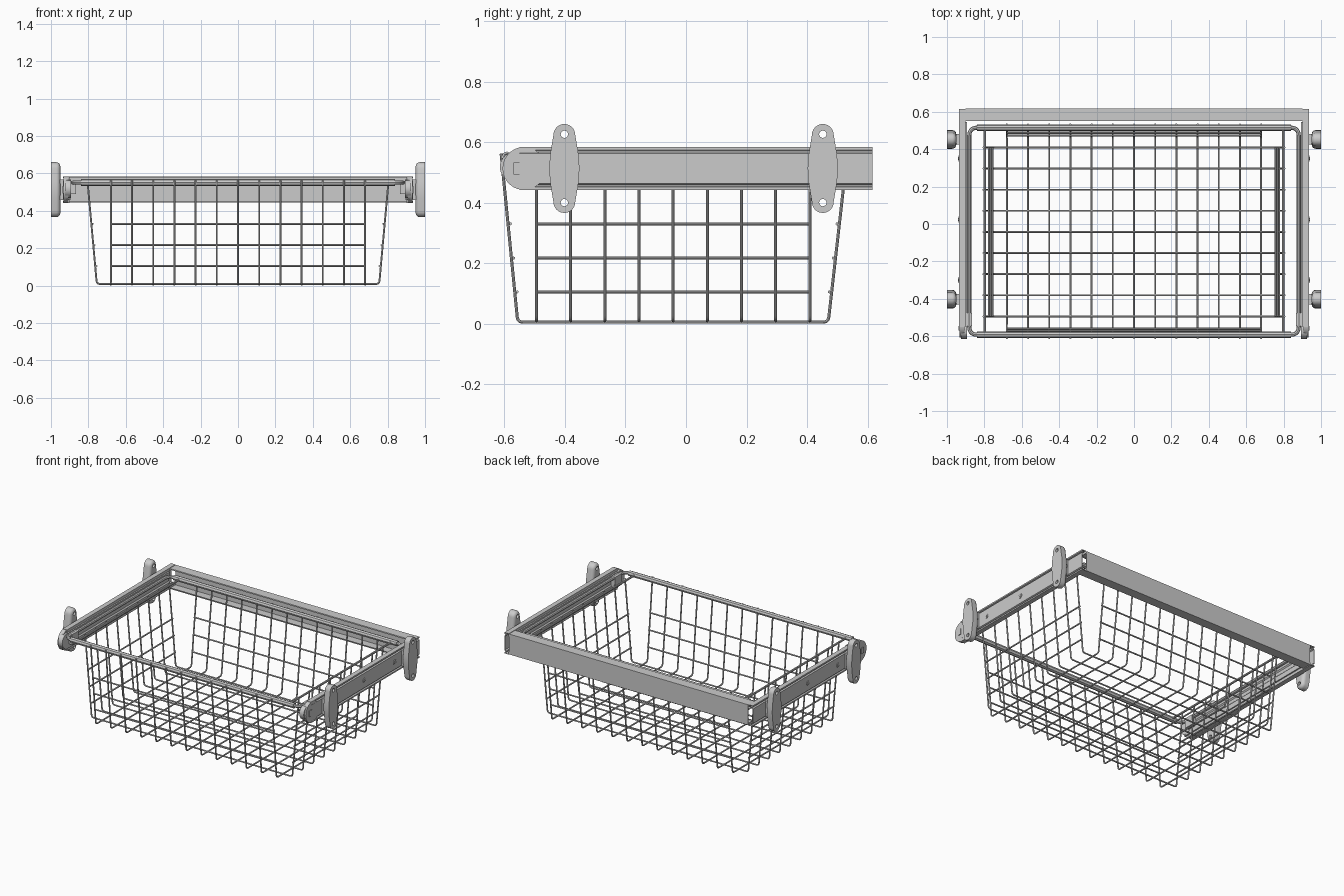
import bpy, bmesh, math
from mathutils import Vector, Matrix

if "Cube" in bpy.data.objects:
    bpy.data.objects.remove(bpy.data.objects["Cube"])

ZC = 0.513  # mid height of the rails


def add_object(name, bm, smooth=True):
    bmesh.ops.recalc_face_normals(bm, faces=bm.faces)
    me = bpy.data.meshes.new(name)
    bm.to_mesh(me)
    bm.free()
    ob = bpy.data.objects.new(name, me)
    bpy.context.collection.objects.link(ob)
    if smooth:
        finish(ob)
    return ob


def finish(ob):
    bpy.ops.object.select_all(action='DESELECT')
    ob.select_set(True)
    bpy.context.view_layer.objects.active = ob
    bpy.ops.object.shade_smooth_by_angle(angle=math.radians(35))


def bake(ob):
    """Replace an object's data by its evaluated mesh."""
    dg = bpy.context.evaluated_depsgraph_get()
    me = bpy.data.meshes.new_from_object(ob.evaluated_get(dg))
    new = bpy.data.objects.new("baked", me)
    bpy.context.collection.objects.link(new)
    name = ob.name
    bpy.data.objects.remove(ob)
    new.name = name
    finish(new)
    return new


def box(name, x, y, z):
    bm = bmesh.new()
    bmesh.ops.create_cube(bm, size=1)
    for v in bm.verts:
        v.co = [(a[0] + a[1]) / 2 + c * (a[1] - a[0]) for a, c in zip((x, y, z), v.co)]
    return add_object(name, bm, False)


def cyl_x(name, x0, x1, y, z, r, seg=32):
    bm = bmesh.new()
    m = Matrix.Translation(((x0 + x1) / 2, y, z)) @ Matrix.Rotation(math.pi / 2, 4, 'Y')
    bmesh.ops.create_cone(bm, cap_ends=True, segments=seg, radius1=r, radius2=r,
                          depth=abs(x1 - x0), matrix=m)
    return add_object(name, bm)


def rounded(pts, r, closed=False, n=5):
    """Round the corners of a path with quadratic arcs."""
    P = [Vector(p) for p in pts]
    out = []
    for i, p in enumerate(P):
        if not closed and i in (0, len(P) - 1):
            out.append(p)
            continue
        a = p + (P[i - 1] - p).normalized() * r
        b = p + (P[(i + 1) % len(P)] - p).normalized() * r
        for k in range(n + 1):
            t = k / n
            out.append(a * (1 - t) ** 2 + p * 2 * t * (1 - t) + b * t * t)
    return out


def tubes(name, paths, r, closed=False):
    cu = bpy.data.curves.new(name, 'CURVE')
    cu.dimensions = '3D'
    cu.bevel_depth, cu.bevel_resolution, cu.use_fill_caps = r, 2, True
    for path in paths:
        sp = cu.splines.new('POLY')
        sp.points.add(len(path) - 1)
        for q, p in zip(sp.points, path):
            q.co = (*p, 1)
        sp.use_cyclic_u = closed
    ob = bpy.data.objects.new(name, cu)
    bpy.context.collection.objects.link(ob)
    return bake(ob)


def channel(name, pts, direction, thick):
    """Sheet-metal channel: open profile extruded along a direction."""
    bm = bmesh.new()
    d = Vector(direction)
    a = [bm.verts.new(p) for p in pts]
    b = [bm.verts.new(Vector(p) + d) for p in pts]
    for i in range(len(pts) - 1):
        bm.faces.new((a[i], a[i + 1], b[i + 1], b[i]))
    ob = add_object(name, bm)
    m = ob.modifiers.new("thickness", 'SOLIDIFY')
    m.thickness, m.offset = thick, 0
    return bake(ob)


# Basket wires
W = 0.005
XS = [-0.68 + 0.11333 * i for i in range(13)]
YS = [-0.494 + 0.1129 * i for i in range(9)]
FRONT, BACK, SIDE = (-0.556, -0.611), (0.470, 0.533), (0.755, 0.805)
TOP = 0.562


def wall(ends, z):
    return ends[0] + (ends[1] - ends[0]) * z / TOP


tubes("basket_lengthwise_wires", [rounded([(x, FRONT[1], TOP), (x, FRONT[0], W),
      (x, BACK[0], W), (x, BACK[1], TOP)], 0.018) for x in XS], W)
tubes("basket_crosswise_wires", [rounded([(-SIDE[1], y, TOP), (-SIDE[0], y, W + 0.004),
      (SIDE[0], y, W + 0.004), (SIDE[1], y, TOP)], 0.018) for y in YS], W)
levels = []
for z in (0.105, 0.217, 0.33):
    for ends, s in ((FRONT, 1), (BACK, -1)):
        y = wall(ends, z) + s * 0.008
        levels.append([(XS[0], y, z), (XS[-1], y, z)])
    for s in (-1, 1):
        x = s * (wall(SIDE, z) - 0.008)
        levels.append([(x, YS[0], z), (x, YS[-1], z)])
tubes("basket_wall_wires", levels, W)

# Basket rim: side wires, thick front and back bars, carrying frame
YF, YB, ZR = -0.592, 0.515, 0.551
tubes("basket_side_rims", [[(s * 0.797, YF, ZR), (s * 0.797, YB, ZR)] for s in (-1, 1)], 0.007)
tubes("basket_rim_bars", [[(-0.84, y, ZR), (0.84, y, ZR)] for y in (YF, YB)], 0.018)
tubes("carrying_frame", [rounded([(-0.881, YF, ZR), (0.881, YF, ZR), (0.881, YB, ZR),
      (-0.881, YB, ZR)], 0.045, True, 8)], 0.011, True)

# Rear cross bar
channel("rear_bar", [(-0.9, 0.553, 0.575), (-0.9, 0.553, 0.581), (-0.9, 0.615, 0.581),
        (-0.9, 0.615, 0.446), (-0.9, 0.553, 0.446), (-0.9, 0.553, 0.452)], (1.8, 0, 0), 0.005)

# Slide rails
half = [(0.903, 0.053), (0.903, 0.070), (0.933, 0.070), (0.933, 0.063),
        (0.924, 0.060), (0.924, 0.053), (0.933, 0.049)]
profile = half + [(x, -z) for x, z in reversed(half)]
inner = [(0.916, 0.050), (0.895, 0.050), (0.895, 0.02), (0.902, 0.012)]
inner += [(x, -z) for x, z in reversed(inner)]


def bracket(name, s, y):
    # Wall bracket: tapered plate, flat outside, rounded inside, two screw holes
    outline = []
    for sg in (1, -1):
        for k in range(13):
            a = math.pi * k / 12
            outline.append((sg * 0.036 * math.cos(a), sg * (0.111 + 0.036 * math.sin(a))))
        outline += [(-sg * 0.047, sg * 0.045), (-sg * 0.05, 0)]
        outline.append((-sg * 0.047, -sg * 0.045))
    bm = bmesh.new()
    f = bm.faces.new([bm.verts.new((s, y + u, ZC + v)) for u, v in outline])
    ext = bmesh.ops.extrude_face_region(bm, geom=[f])["geom"]
    vs = [g for g in ext if isinstance(g, bmesh.types.BMVert)]
    bmesh.ops.translate(bm, verts=vs, vec=(-s * 0.05, 0, 0))
    vset = set(vs)
    rim = [e for e in bm.edges if e.verts[0] in vset and e.verts[1] in vset]
    if not f.is_valid or len(f.edges) == 0:
        f = None
    bmesh.ops.holes_fill(bm, edges=[e for e in bm.edges if e.is_boundary])
    bmesh.ops.bevel(bm, geom=rim, offset=0.022, segments=5, profile=0.5, affect='EDGES')
    ob = add_object(name, bm)
    cutters = []
    for dz in (-0.113, 0.113):
        c = cyl_x("hole_cutter", s * 0.9, s * 1.1, y, ZC + dz, 0.012, 20)
        c.hide_render = True
        m = ob.modifiers.new("hole", 'BOOLEAN')
        m.object, m.operation, m.solver = c, 'DIFFERENCE', 'EXACT'
        cutters.append(c)
    bake(ob)
    for c in cutters:
        bpy.data.objects.remove(c)


for s, side in ((-1, "left"), (1, "right")):
    channel(side + "_outer_rail", [(s * x, -0.55, ZC + z) for x, z in profile],
            (0, 1.166, 0), 0.004)
    channel(side + "_inner_slide", [(s * x, -0.585, ZC + z) for x, z in inner],
            (0, 1.13, 0), 0.004)
    # rounded front end with stop
    cyl_x(side + "_rail_end_cap", s * 0.905, s * 0.934, -0.535, ZC, 0.071, 40)
    cyl_x(side + "_rail_bumper", s * 0.892, s * 0.925, -0.566, ZC + 0.005, 0.049, 32)
    box(side + "_end_stop", sorted((s * 0.925, s * 0.939)), (-0.57, -0.545), (0.493, 0.533))
    # clip that holds the carrying frame
    box(side + "_frame_clip", sorted((s * 0.866, s * 0.896)), (-0.545, -0.475), (0.49, 0.56))
    for i, y in enumerate((-0.3, 0.023, 0.35)):
        cyl_x(f"{side}_rivet_{i}", s * 0.932, s * 0.938, y, ZC, 0.016, 24)
        cyl_x(f"{side}_rivet_core_{i}", s * 0.932, s * 0.941, y, ZC, 0.008, 16)
    for pos, y in (("front", -0.402), ("rear", 0.452)):
        bracket(f"{side}_{pos}_bracket", s, y)
        box(f"{side}_{pos}_bracket_spacer", sorted((s * 0.93, s * 0.955)),
            (y - 0.028, y + 0.028), (ZC - 0.055, ZC + 0.055))
